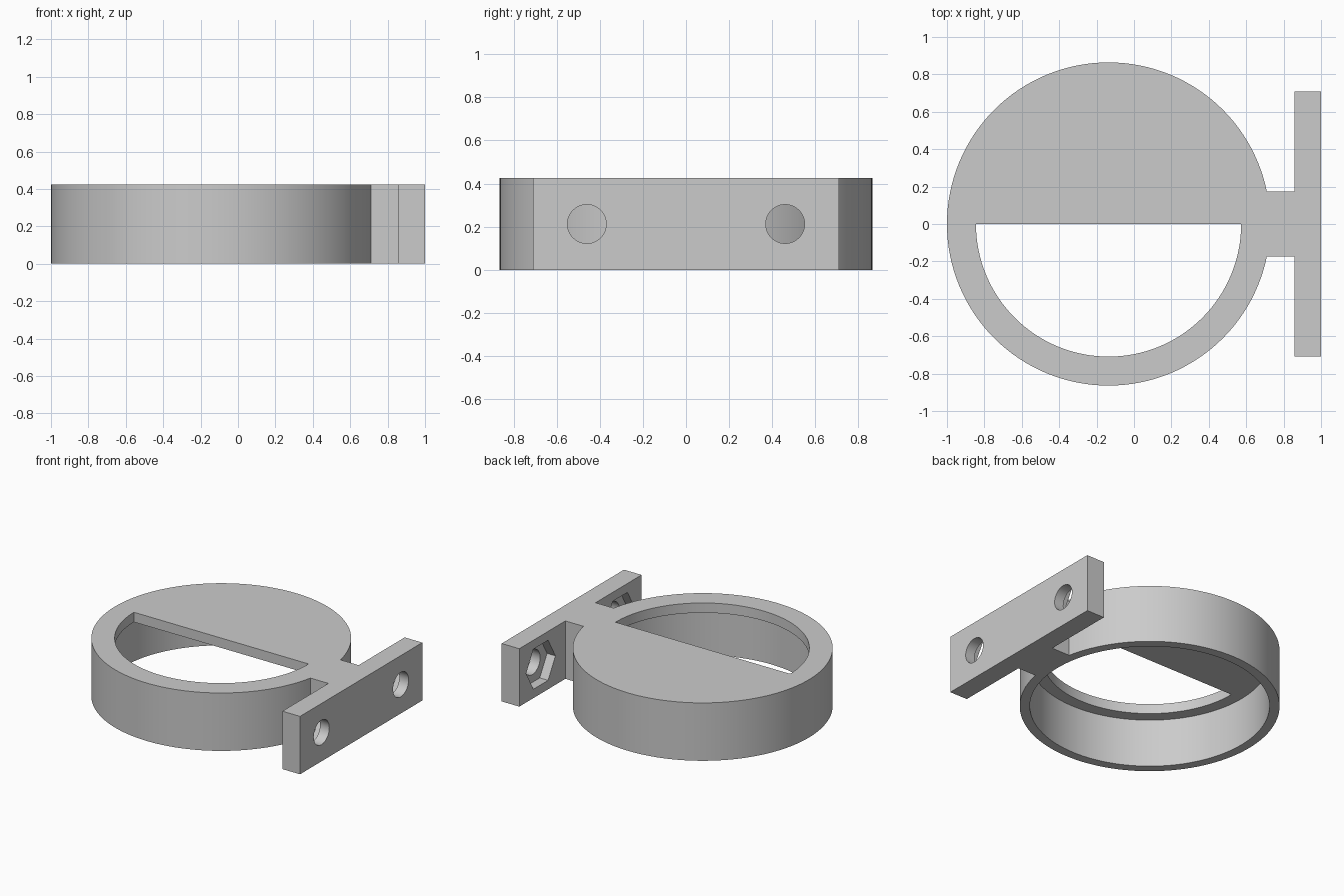
import bpy, bmesh
from math import pi, sin, cos, radians

if "Cube" in bpy.data.objects:
    bpy.data.objects.remove(bpy.data.objects["Cube"], do_unlink=True)

grey = bpy.data.materials.new("plain grey")
grey.use_nodes = True
grey.diffuse_color = (0.6, 0.6, 0.6, 1)
grey.node_tree.nodes["Principled BSDF"].inputs["Base Color"].default_value = (0.6, 0.6, 0.6, 1)

HEIGHT = 0.425
CENTRE = -0.136      # x of the ring's axis
LIP = 0.072          # thickness of the top cover
INNER = 0.709        # radius of the opening


def arc(cx, cy, r, n, start=0, sweep=2 * pi):
    """Counter-clockwise points; a full turn does not repeat the first."""
    steps = n if sweep == 2 * pi else n - 1
    return [(cx + r * cos(start + sweep * i / steps),
             cy + r * sin(start + sweep * i / steps)) for i in range(n)]


def rect(x0, x1, y0, y1):
    return [(x0, y0), (x1, y0), (x1, y1), (x0, y1)]


def prism(name, profile, lo, hi, along="z"):
    """Extrude a profile along z (profile in x, y) or x (profile in y, z)."""
    place = (lambda a, b, h: (a, b, h)) if along == "z" else (lambda a, b, h: (h, a, b))
    bm = bmesh.new()
    low = [bm.verts.new(place(a, b, lo)) for a, b in profile]
    high = [bm.verts.new(place(a, b, hi)) for a, b in profile]
    bm.faces.new(low[::-1])
    bm.faces.new(high)
    for i in range(len(low)):
        j = (i + 1) % len(low)
        bm.faces.new((low[i], low[j], high[j], high[i]))
    mesh = bpy.data.meshes.new(name)
    bm.to_mesh(mesh)
    bm.free()
    mesh.materials.append(grey)
    obj = bpy.data.objects.new(name, mesh)
    bpy.context.collection.objects.link(obj)
    return obj


def combine(target, tool, operation):
    mod = target.modifiers.new(operation.lower(), "BOOLEAN")
    mod.operation, mod.solver, mod.object = operation, "EXACT", tool
    bpy.context.view_layer.objects.active = target
    bpy.ops.object.modifier_apply(modifier=mod.name)
    bpy.data.objects.remove(tool, do_unlink=True)


# Round body, neck and mounting plate in one piece
body = prism("ring_bracket", arc(CENTRE, 0, 0.864, 128), 0, HEIGHT)
combine(body, prism("neck", rect(0.6, 0.9, -0.175, 0.175), 0, HEIGHT), "UNION")
combine(body, prism("mounting_plate", rect(0.857, 1.0, -0.709, 0.709), 0, HEIGHT), "UNION")

# Wide bore from below, leaving the thin top cover
combine(body, prism("bore", arc(CENTRE, 0, 0.797, 128), -0.1, HEIGHT - LIP), "DIFFERENCE")

# Half-round opening in the front half of the cover
combine(body, prism("opening", arc(CENTRE, 0, INNER, 65, pi, pi), 0.2, 0.6), "DIFFERENCE")

# Bolt holes with hexagonal nut pockets on the inner side
for y in (-0.46, 0.46):
    z = HEIGHT / 2
    combine(body, prism("bolt_hole", arc(y, z, 0.09, 48), 0.8, 1.1, "x"), "DIFFERENCE")
    combine(body, prism("nut_pocket", arc(y, z, 0.17, 6), 0.8, 0.925, "x"), "DIFFERENCE")

# Smooth curved walls, sharp corners
bpy.ops.object.select_all(action="DESELECT")
body.select_set(True)
bpy.context.view_layer.objects.active = body
bpy.ops.object.shade_smooth_by_angle(angle=radians(30))
